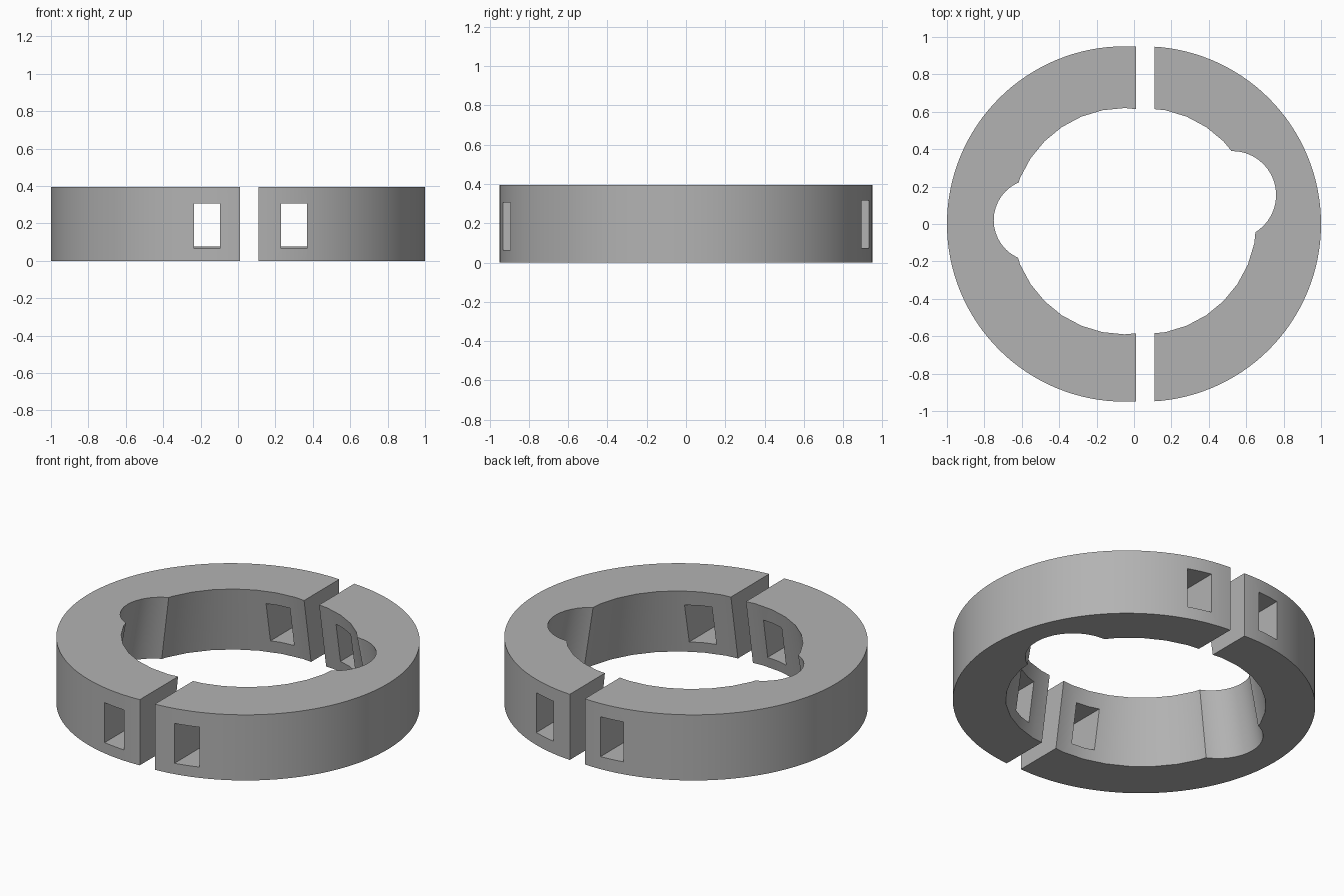
import bpy, bmesh
from mathutils import Matrix, Vector

cube = bpy.data.objects.get("Cube")
if cube:
    bpy.data.objects.remove(cube, do_unlink=True)

HEIGHT = 0.395
OUTER_R = 0.95
CUT_X = 0.06          # plane where the ring is split
SHIFT = 0.05          # each half moves this far outward
FLARE = 0.11          # widening of the opening towards the base
PIVOT = Vector((0, 0.015))

grey = bpy.data.materials.new("plain_grey")
grey.use_nodes = True
colour = (0.45, 0.45, 0.45, 1)
grey.diffuse_color = colour
grey.node_tree.nodes["Principled BSDF"].inputs["Base Color"].default_value = colour


def make_object(name, bm):
    mesh = bpy.data.meshes.new(name)
    bm.to_mesh(mesh)
    bm.free()
    mesh.materials.append(grey)
    obj = bpy.data.objects.new(name, mesh)
    bpy.context.collection.objects.link(obj)
    return obj


def cylinder(name, x, y, radius, sides, z0, z1, flared=False):
    bm = bmesh.new()
    place = Matrix.Translation((x, y, (z0 + z1) / 2))
    bmesh.ops.create_cone(bm, cap_ends=True, segments=sides, radius1=radius,
                          radius2=radius, depth=z1 - z0, matrix=place)
    if flared:
        for v in bm.verts:
            s = 1 + FLARE * (1 - v.co.z / HEIGHT)
            v.co.xy = PIVOT + (v.co.xy - PIVOT) * s
    return make_object(name, bm)


def box(name, low, high):
    bm = bmesh.new()
    low, high = Vector(low), Vector(high)
    place = Matrix.Translation((low + high) / 2) @ Matrix.Diagonal((*(high - low), 1))
    bmesh.ops.create_cube(bm, size=1, matrix=place)
    return make_object(name, bm)


def subtract(target, cutter):
    cutter.hide_render = True
    mod = target.modifiers.new("cut", 'BOOLEAN')
    mod.operation = 'DIFFERENCE'
    mod.solver = 'EXACT'
    mod.object = cutter
    bpy.context.view_layer.objects.active = target
    bpy.ops.object.modifier_apply(modifier=mod.name)
    bpy.data.objects.remove(cutter, do_unlink=True)


def build_half(name, side, notch, slot_x):
    # Outer ring body
    half = cylinder(name, 0, 0, OUTER_R, 128, 0, HEIGHT)

    # Flared central opening with a rounded side notch
    subtract(half, cylinder("opening_cutter", 0, PIVOT.y, 0.605, 32,
                            -0.1, HEIGHT + 0.1, True))
    subtract(half, cylinder("notch_cutter", *notch, 40, -0.11, HEIGHT + 0.11, True))

    # Remove the other half of the ring
    a, b = sorted((CUT_X, CUT_X - side * 3))
    subtract(half, box("half_cutter", (a, -2, -1), (b, 2, 1)))

    # Strap slots through the front and back walls
    x0, x1 = slot_x
    subtract(half, box("front_slot_cutter", (x0, -1.2, 0.065), (x1, 0, 0.305)))
    subtract(half, box("back_slot_cutter", (x0, 0, 0.075), (x1, 1.2, 0.315)))

    # Open the split between the halves
    half.data.transform(Matrix.Translation((side * SHIFT, 0, 0)))
    bpy.ops.object.select_all(action='DESELECT')
    half.select_set(True)
    bpy.context.view_layer.objects.active = half
    bpy.ops.object.shade_smooth_by_angle(angle=0.5)


build_half("right_half_ring", -1, (-0.48, 0.02, 0.22), (-0.185, -0.045))
build_half("left_half_ring", 1, (0.475, 0.155, 0.235), (0.18, 0.32))
